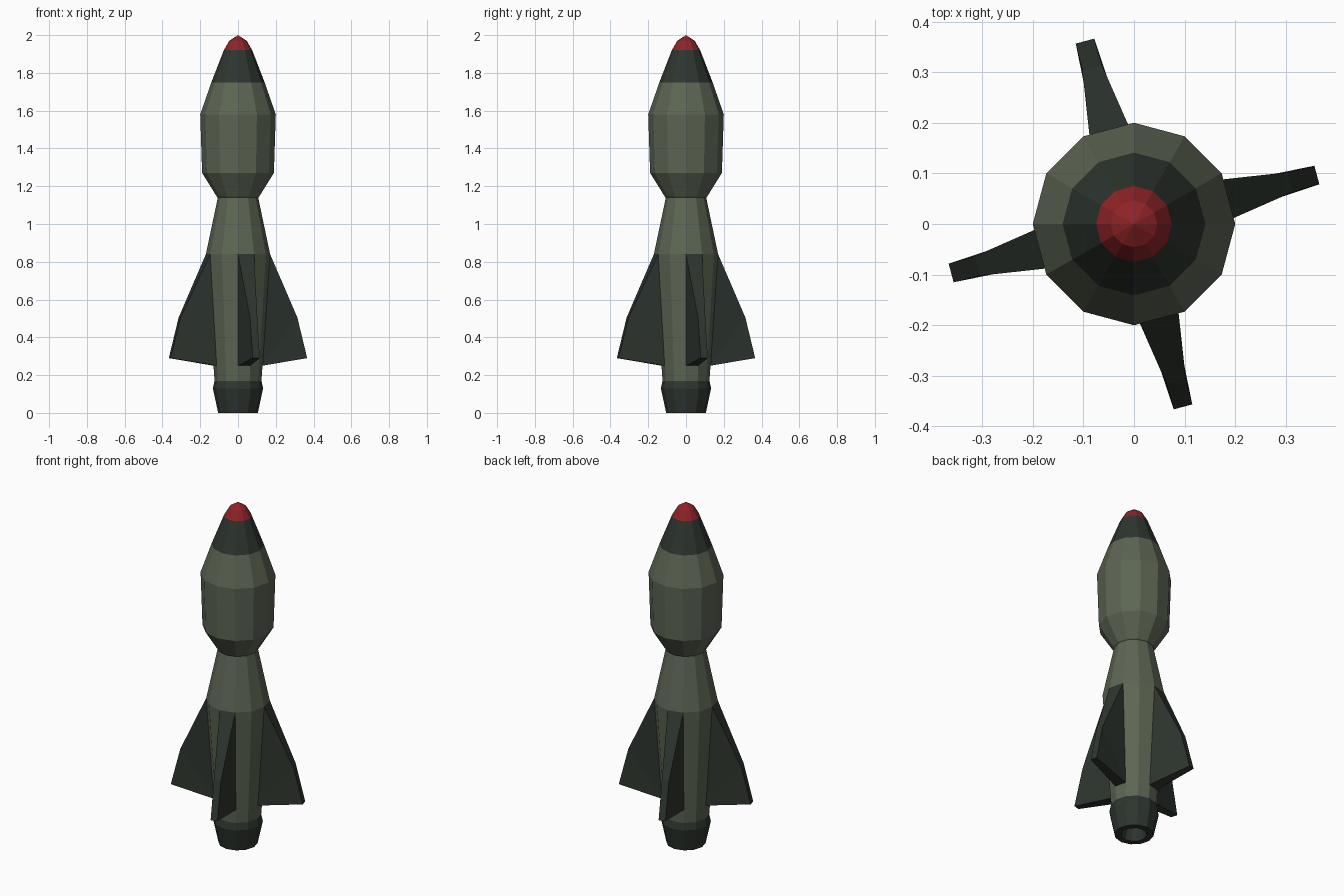
import bpy, bmesh, math

if "Cube" in bpy.data.objects:
    bpy.data.objects.remove(bpy.data.objects["Cube"])

SIDES = 12


def material(name, rgb):
    m = bpy.data.materials.new(name)
    m.diffuse_color = (*rgb, 1)
    m.use_nodes = True
    m.node_tree.nodes["Principled BSDF"].inputs["Base Color"].default_value = m.diffuse_color
    return m


GREEN = material("olive green", (0.107, 0.130, 0.087))
DARK = material("dark green", (0.027, 0.036, 0.028))
RED = material("red", (0.275, 0.017, 0.020))


def polar(r, deg, z):
    a = math.radians(deg)
    return (r * math.cos(a), r * math.sin(a), z)


def finish(bm, name, mat):
    bmesh.ops.recalc_face_normals(bm, faces=bm.faces)
    me = bpy.data.meshes.new(name)
    bm.to_mesh(me)
    bm.free()
    me.materials.append(mat)
    ob = bpy.data.objects.new(name, me)
    bpy.context.collection.objects.link(ob)
    return ob


def lathe(name, profile, mat):
    """Revolve (radius, height) points; radius 0 closes to a point."""
    bm = bmesh.new()
    rings = []
    for r, z in profile:
        if r == 0:
            rings.append([bm.verts.new((0, 0, z))] * SIDES)
        else:
            rings.append([bm.verts.new(polar(r, i * 360 / SIDES, z)) for i in range(SIDES)])
    for a, b in zip(rings, rings[1:]):
        for i in range(SIDES):
            j = (i + 1) % SIDES
            bm.faces.new(list(dict.fromkeys((a[i], a[j], b[j], b[i]))))
    return finish(bm, name, mat)


# Exhaust nozzle with a hollow underside
lathe("nozzle", [(0, 0.09), (0.045, 0.09), (0.07, 0.0), (0.105, 0.0),
                 (0.133, 0.13), (0.124, 0.17)], DARK)
# Tail tube, widest at the fin tops, then the narrow neck
lathe("tail_body", [(0.124, 0.17), (0.13, 0.25), (0.17, 0.84), (0.107, 1.14)], GREEN)
# Warhead and the coloured nose
lathe("warhead", [(0.107, 1.14), (0.112, 1.145), (0.19, 1.27), (0.2, 1.58), (0.141, 1.75)], GREEN)
lathe("nose_cone", [(0.141, 1.75), (0.075, 1.92)], DARK)
lathe("nose_tip", [(0.075, 1.92), (0.046, 1.97), (0, 2.0)], RED)


# Tail fins: each grows out of one body facet and thins towards its tip
def fin(name, start):
    mid = start + 15
    bm = bmesh.new()

    def pair(r, half, z):
        spread = math.degrees(math.atan2(half, r))
        d = math.hypot(r, half)
        return [bm.verts.new(polar(d, mid + s * spread, z)) for s in (-1, 1)]

    c, s = math.cos(math.radians(15)), math.sin(math.radians(15))
    top = pair(0.17 * c, 0.17 * s, 0.84)
    shoulder = pair(0.32, 0.02, 0.505)
    tip = pair(0.374, 0.019, 0.29)
    bottom = pair(0.13 * c, 0.13 * s, 0.25)
    for p, q in ((top, shoulder), (shoulder, tip), (tip, bottom)):
        bm.faces.new((p[0], p[1], q[1], q[0]))
    for k in (0, 1):
        bm.faces.new((top[k], shoulder[k], bottom[k]))
        bm.faces.new((shoulder[k], tip[k], bottom[k]))
    finish(bm, name, DARK)


for n in range(4):
    fin(f"fin_{n + 1}", n * 90)
